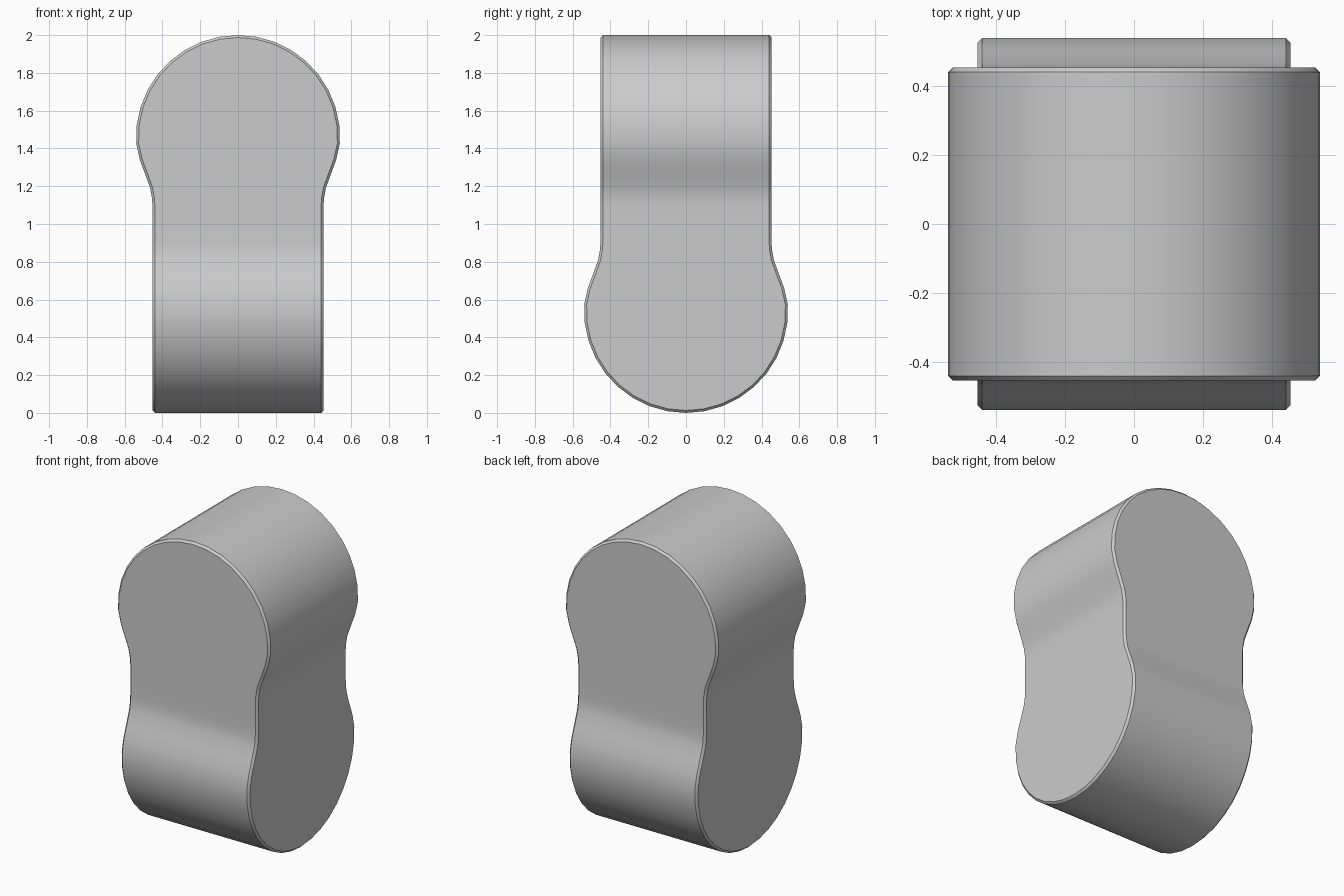
import bpy, bmesh
from math import radians, sin, cos
from mathutils import Matrix, Vector

cube = bpy.data.objects.get("Cube")
if cube:
    bpy.data.objects.remove(cube, do_unlink=True)

HALF, BEVEL, RADIUS = 0.453, 0.013, 0.54

mat = bpy.data.materials.new("plain grey")
mat.use_nodes = True
grey = (0.6, 0.6, 0.6, 1)
mat.diffuse_color = grey
mat.node_tree.nodes["Principled BSDF"].inputs["Base Color"].default_value = grey

# Keyhole half outline: round head, concave neck, straight waist (x, height above waist)
head = [(RADIUS * cos(radians(90 - 10.4 * i)), 0.46 + RADIUS * sin(radians(90 - 10.4 * i)))
        for i in range(10)]
neck = [(0.52, 0.34), (0.494, 0.27), (0.465, 0.19), (0.456, 0.14), (HALF, 0.1), (HALF, 0)]
right = head + neck
outline = [Vector(p) for p in [(-x, z) for x, z in reversed(right[1:])] + right]


def inset(points, amount):
    """Move each outline point inward; the waist ends stay level."""
    result = []
    for i, p in enumerate(points):
        if i in (0, len(points) - 1):
            result.append(p + Vector((amount if p.x < 0 else -amount, 0)))
        else:
            t = (points[i + 1] - points[i - 1]).normalized()
            result.append(p + Vector((t.y, -t.x)) * amount)
    return result


def add_lobe(bm, matrix):
    """Extruded keyhole half with chamfered rims, open at the waist."""
    inner = inset(outline, BEVEL)
    layers = [(inner, -HALF), (outline, BEVEL - HALF), (outline, HALF - BEVEL), (inner, HALF)]
    rings = [[bm.verts.new(matrix @ Vector((p.x, y, p.y))) for p in pts] for pts, y in layers]
    for a, b in zip(rings, rings[1:]):
        for i in range(len(a) - 1):
            bm.faces.new((a[i], a[i + 1], b[i + 1], b[i]))
    bm.faces.new(rings[0])
    bm.faces.new(rings[-1])


# Upper lobe runs front to back, lower lobe is turned a quarter and flipped
bm = bmesh.new()
up = Matrix.Translation((0, 0, 1))
add_lobe(bm, up)
add_lobe(bm, up @ Matrix.Rotation(radians(90), 4, 'Z') @ Matrix.Rotation(radians(180), 4, 'X'))
bmesh.ops.remove_doubles(bm, verts=bm.verts, dist=0.001)
bmesh.ops.recalc_face_normals(bm, faces=bm.faces)

mesh = bpy.data.meshes.new("crossed_lobe_body")
bm.to_mesh(mesh)
bm.free()
mesh.materials.append(mat)
body = bpy.data.objects.new("crossed_lobe_body", mesh)
bpy.context.collection.objects.link(body)
bpy.ops.object.select_all(action='DESELECT')
body.select_set(True)
bpy.context.view_layer.objects.active = body
bpy.ops.object.shade_smooth_by_angle(angle=radians(30))
